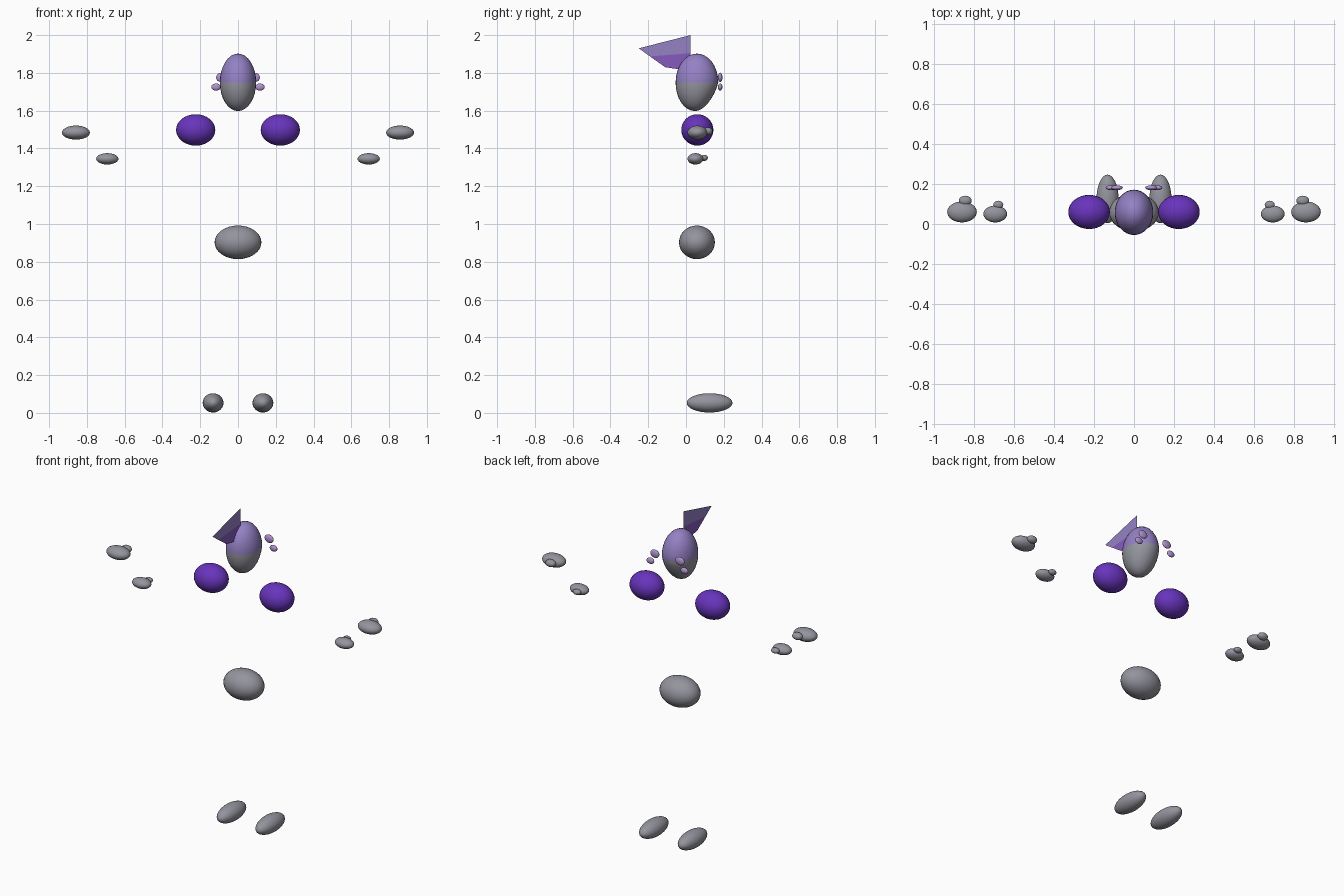
import bpy
import bmesh

if "Cube" in bpy.data.objects:
    bpy.data.objects.remove(bpy.data.objects["Cube"])


def colour(name, r, g, b):
    """Make a flat material from 0-255 display values."""
    def lin(c):
        c /= 255
        return c / 12.92 if c <= 0.04045 else ((c + 0.055) / 1.055) ** 2.4
    m = bpy.data.materials.new(name)
    m.diffuse_color = (lin(r), lin(g), lin(b), 1)
    m.use_nodes = True
    m.node_tree.nodes["Principled BSDF"].inputs["Base Color"].default_value = m.diffuse_color
    return m


GREY = colour("cool grey", 148, 148, 158)
LILAC = colour("lilac", 148, 129, 196)
VIOLET = colour("deep violet", 104, 52, 188)
PINK = colour("pale orchid", 178, 148, 208)
PURPLE = colour("mid purple", 134, 90, 190)


def finish(name, bm, mats):
    me = bpy.data.meshes.new(name)
    bm.to_mesh(me)
    bm.free()
    for m in mats:
        me.materials.append(m)
    ob = bpy.data.objects.new(name, me)
    bpy.context.collection.objects.link(ob)
    return ob


def ellipsoid(name, centre, radii, mat, segs=32, rings=16):
    bm = bmesh.new()
    bmesh.ops.create_uvsphere(bm, u_segments=segs, v_segments=rings, radius=1)
    for v in bm.verts:
        v.co = [v.co[i] * radii[i] for i in range(3)]
    for f in bm.faces:
        f.smooth = True
    ob = finish(name, bm, [mat])
    ob.location = centre
    return ob


def pair(name, centre, radii, mat):
    x, y, z = centre
    for side, s in (("left", -1), ("right", 1)):
        ellipsoid(f"{side}_{name}", (s * x, y, z), radii, mat)


# Head: egg with a tapering lower half, lilac above the equator
head = ellipsoid("head", (0, 0.058, 1.75), (0.096, 0.113, 0.152), GREY)
head.data.materials.append(LILAC)
for v in head.data.vertices:
    t = max(0, -v.co.z / 0.152)
    v.co.y *= 1 - (0.22 if v.co.y > 0 else 0.06) * t
    v.co.y -= 0.01 * t
for p in head.data.polygons:
    p.material_index = 1 if p.center.z > 0 else 0

# Flat crest standing on the middle of the head, in two colour bands
bm = bmesh.new()
tip, top, mid_back, low_back, low_tip, mid_tip = [
    bm.verts.new((0, y, z)) for y, z in
    ((-0.25, 1.93), (0.024, 2.0), (0.024, 1.905),
     (0.024, 1.81), (-0.11, 1.83), (-0.19, 1.887))]
bm.faces.new((tip, mid_tip, mid_back, top))
bm.faces.new((mid_tip, low_tip, low_back, mid_back)).material_index = 1
finish("crest", bm, [LILAC, PURPLE])

# Small oval studs on the face
pair("upper_stud", (0.086, 0.181, 1.776), (0.030, 0.012, 0.025), PINK)
pair("lower_stud", (0.116, 0.181, 1.725), (0.025, 0.012, 0.019), PINK)

# Body masses
pair("shoulder", (0.224, 0.060, 1.498), (0.104, 0.085, 0.083), VIOLET)
ellipsoid("pelvis", (0, 0.058, 0.903), (0.124, 0.095, 0.089), GREY)
pair("foot", (0.132, 0.125, 0.053), (0.055, 0.121, 0.051), GREY)

# Arm pads, each with a small bump
pair("outer_arm_pad", (0.858, 0.060, 1.484), (0.074, 0.052, 0.037), GREY)
pair("outer_arm_bump", (0.842, 0.116, 1.491), (0.032, 0.025, 0.021), GREY)
pair("inner_arm_pad", (0.692, 0.050, 1.345), (0.059, 0.042, 0.030), GREY)
pair("inner_arm_bump", (0.677, 0.096, 1.350), (0.025, 0.020, 0.016), GREY)
